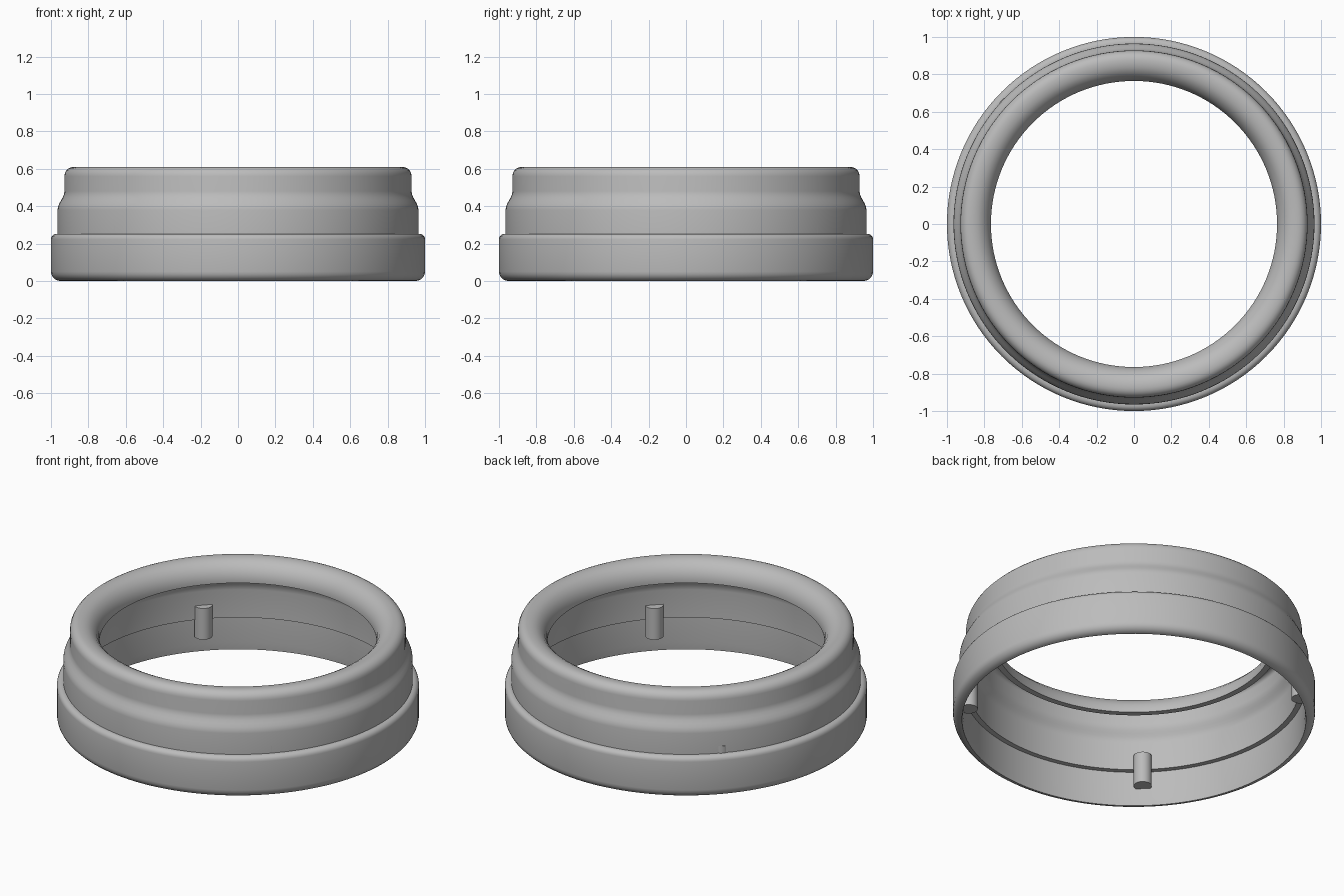
import bpy
import bmesh
import math
from mathutils import Matrix

cube = bpy.data.objects.get("Cube")
if cube:
    bpy.data.objects.remove(cube)

grey = bpy.data.materials.new("plain_grey")
grey.use_nodes = True
colour = (0.5, 0.5, 0.5, 1)
grey.diffuse_color = colour
grey.node_tree.nodes["Principled BSDF"].inputs["Base Color"].default_value = colour


def finish(name, bm):
    """Turn a bmesh into a grey, smooth-shaded object with sharp creases."""
    bmesh.ops.recalc_face_normals(bm, faces=bm.faces)
    mesh = bpy.data.meshes.new(name)
    bm.to_mesh(mesh)
    bm.free()
    mesh.materials.append(grey)
    obj = bpy.data.objects.new(name, mesh)
    bpy.context.collection.objects.link(obj)
    bpy.ops.object.select_all(action="DESELECT")
    obj.select_set(True)
    bpy.context.view_layer.objects.active = obj
    bpy.ops.object.shade_smooth_by_angle(angle=math.radians(40))
    return obj


def arc(r, z, size, start, end, steps=5):
    """Fillet points around (r, z), angles in degrees."""
    angles = [math.radians(start + (end - start) * i / steps) for i in range(steps + 1)]
    return [(r + size * math.cos(a), z + size * math.sin(a)) for a in angles]


def ease(r0, z0, r1, z1, steps=6):
    """Soft S-shaped shoulder between two radii."""
    return [(r0 + (r1 - r0) * (1 - math.cos(math.pi * i / steps)) / 2,
             z0 + (z1 - z0) * i / steps) for i in range(steps + 1)]


# Cross-section of the ring: outside upward, over the rolled lip, back down inside
outer = (arc(0.95, 0.05, 0.05, -90, 0) + arc(0.97, 0.222, 0.03, 0, 90)
         + [(0.965, 0.252)] + ease(0.965, 0.38, 0.928, 0.48) + arc(0.878, 0.56, 0.05, 0, 90))
lip = [(0.86, 0.61), (0.835, 0.605), (0.81, 0.592), (0.787, 0.568),
       (0.772, 0.54), (0.765, 0.51), (0.765, 0.49)]
inner = ([(0.8, 0.49), (0.805, 0.525), (0.825, 0.555), (0.85, 0.565)]
         + arc(0.858, 0.54, 0.025, 90, 0, 4) + ease(0.883, 0.48, 0.915, 0.38)
         + [(0.915, 0.21), (0.945, 0.21), (0.945, 0.045)])
section = outer + lip + inner

bm = bmesh.new()
verts = [bm.verts.new((r, 0, z)) for r, z in section]
edges = [bm.edges.new((verts[i], verts[i - 1])) for i in range(len(verts))]
bmesh.ops.spin(bm, geom=verts + edges, cent=(0, 0, 0), axis=(0, 0, 1),
               angle=2 * math.pi, steps=128, use_merge=True)
bmesh.ops.remove_doubles(bm, verts=bm.verts, dist=0.0005)
finish("ring_shell", bm)

# Four upright pegs set into the inner wall
for i, (angle, radius) in enumerate([(47, 0.915), (137, 0.92), (227, 0.915), (316, 0.915)]):
    a = math.radians(angle)
    bm = bmesh.new()
    bmesh.ops.create_cone(bm, cap_ends=True, segments=32, radius1=0.05, radius2=0.05, depth=0.19,
                          matrix=Matrix.Translation((radius * math.cos(a), radius * math.sin(a), 0.2)))
    finish(f"inner_peg_{i + 1}", bm)
